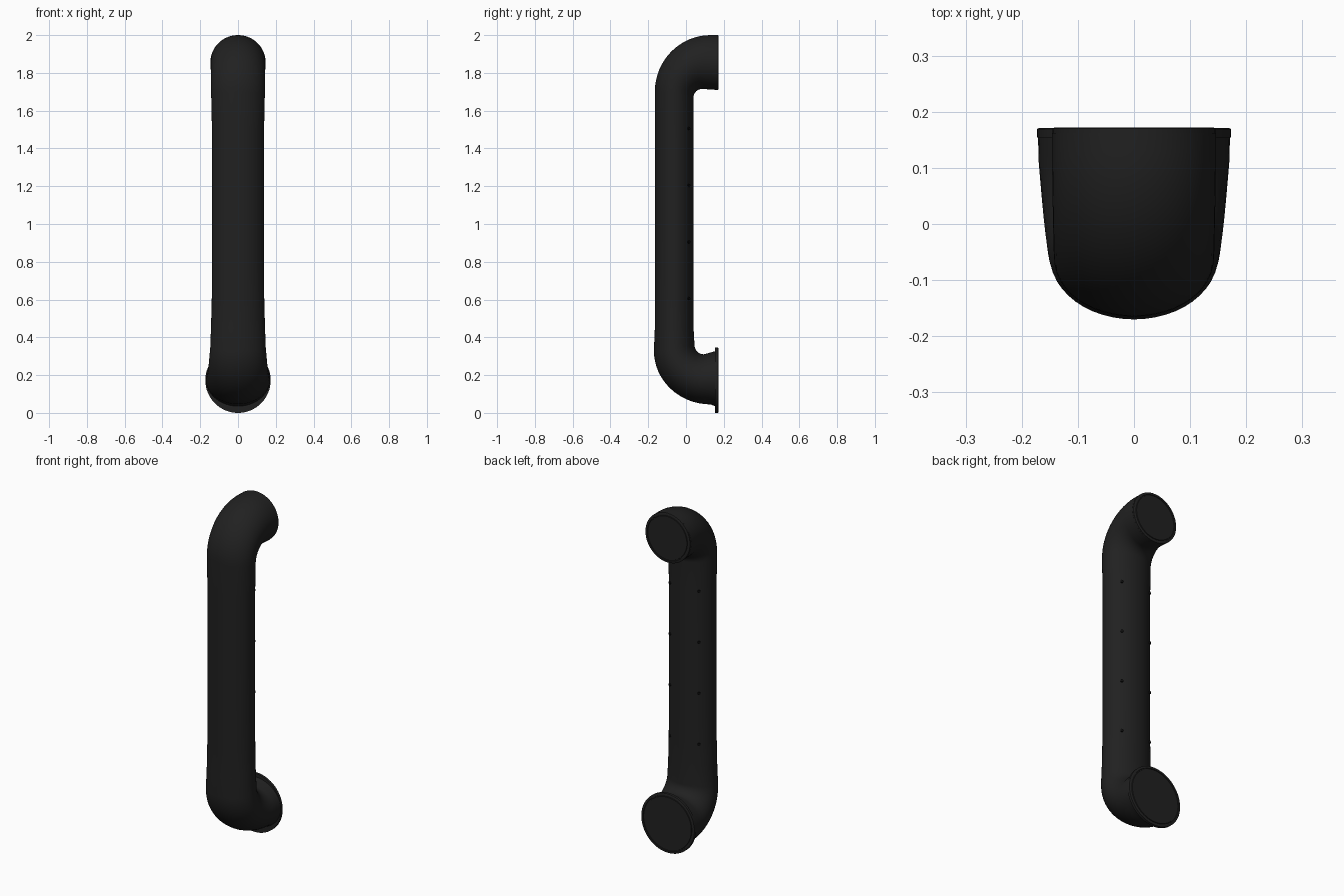
import bpy
import bmesh
from math import sin, cos, pi, radians
from mathutils import Vector

cube = bpy.data.objects.get("Cube")
if cube:
    bpy.data.objects.remove(cube, do_unlink=True)


def material(name, value):
    mat = bpy.data.materials.new(name)
    mat.use_nodes = True
    color = (value, value, value, 1)
    mat.diffuse_color = color
    mat.node_tree.nodes["Principled BSDF"].inputs["Base Color"].default_value = color
    return mat


charcoal = material("charcoal", 0.015)
black = material("black", 0.004)


def skin(name, rings, mat):
    """Bridge closed rings of points and cap both ends."""
    bm = bmesh.new()
    loops = [[bm.verts.new(p) for p in ring] for ring in rings]
    n = len(loops[0])
    for a, b in zip(loops, loops[1:]):
        for i in range(n):
            j = (i + 1) % n
            bm.faces.new((a[i], a[j], b[j], b[i]))
    bm.faces.new(loops[0])
    bm.faces.new(loops[-1])
    bmesh.ops.recalc_face_normals(bm, faces=bm.faces)
    mesh = bpy.data.meshes.new(name)
    bm.to_mesh(mesh)
    bm.free()
    mesh.materials.append(mat)
    obj = bpy.data.objects.new(name, mesh)
    bpy.context.collection.objects.link(obj)
    bpy.ops.object.select_all(action="DESELECT")
    obj.select_set(True)
    bpy.context.view_layer.objects.active = obj
    bpy.ops.object.shade_smooth_by_angle(angle=radians(40))
    return obj


def section(outer, inner, half, n=48):
    """Oval spanning the outer and inner edge of the handle."""
    o, i = Vector((0, *outer)), Vector((0, *inner))
    mid, arm = (o + i) / 2, (o - i) / 2
    return [mid + arm * cos(t) + Vector((half * sin(t), 0, 0))
            for t in (2 * pi * k / n for k in range(n))]


def elbow(outer, inner, side, widths, steps=16):
    """Quarter bend; outer and inner are (y, z, radius y, radius z)."""
    rings = []
    for k in range(steps + 1):
        t = k / steps
        c, s = cos(t * pi / 2), side * sin(t * pi / 2)
        edge = [(y - ry * c, z + rz * s) for y, z, ry, rz in (outer, inner)]
        rings.append(section(*edge, widths[0] + (widths[1] - widths[0]) * t))
    return rings


# Grip with a bend towards the mounting surface at each end
bottom = elbow((0.13, 0.33, 0.30, 0.285), (0.095, 0.36, 0.05, 0.05), -1, (0.147, 0.170))
top = elbow((0.13, 1.70, 0.295, 0.30), (0.085, 1.67, 0.045, 0.045), 1, (0.142, 0.146))
rings = [section((0.155, 0.035), (0.155, 0.327), 0.171)] + bottom[::-1]
for z, half in ((0.45, 0.143), (0.6, 0.139), (0.8, 0.138), (1.5, 0.138)):
    rings.append(section((-0.165, z), (0.04, z), half))
rings += top + [section((0.162, 2.0), (0.162, 1.71), 0.146)]
skin("grip", rings, charcoal)


# Round mounting plates with a shallow groove in the back
def plate(name, z, radius, front, back):
    profile = [(radius, front), (radius, back - 0.002), (radius - 0.003, back),
               (radius - 0.013, back), (radius - 0.014, back - 0.004),
               (radius - 0.018, back - 0.004), (radius - 0.019, back)]
    circle = [2 * pi * k / 64 for k in range(64)]
    skin(name, [[(r * cos(t), y, z + r * sin(t)) for t in circle]
                for r, y in profile], charcoal)


plate("lower_mounting_plate", 0.173, 0.173, 0.154, 0.171)
plate("upper_mounting_plate", 1.855, 0.145, 0.160, 0.172)

# Two rows of tiny pins on the rear corners of the grip
for side, label in ((1, "left"), (-1, "right")):
    direction = Vector((side * 0.62, 0.78, 0)).normalized()
    across = Vector((-direction.y, direction.x, 0))
    for row in range(4):
        base = Vector((side * 0.093, 0.012, 0.605 + 0.3 * row))
        ends = [[base + direction * d + (across * cos(t) + Vector((0, 0, sin(t)))) * 0.008
                 for t in (2 * pi * k / 12 for k in range(12))] for d in (-0.01, 0.008)]
        skin(f"{label}_pin_{row + 1}", ends, black)
